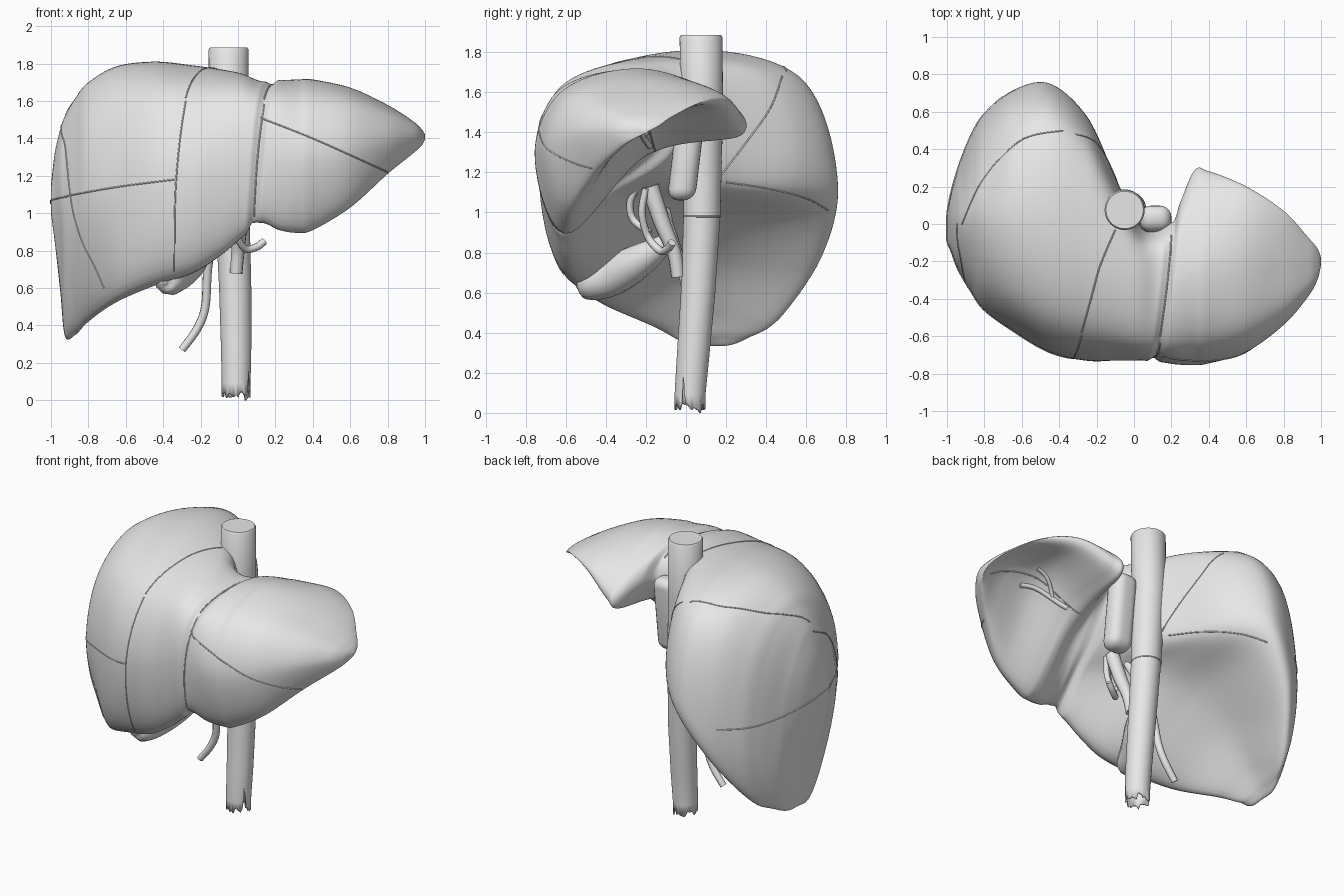
import bpy, bmesh, math, random
from mathutils import Vector
from mathutils.bvhtree import BVHTree

random.seed(4)
scene = bpy.context.scene
if "Cube" in scene.objects:
    bpy.data.objects.remove(scene.objects["Cube"], do_unlink=True)

TISSUE = bpy.data.materials.new("tissue light grey")
TISSUE.use_nodes = True
TISSUE.diffuse_color = (.8, .8, .8, 1)
TISSUE.node_tree.nodes["Principled BSDF"].inputs["Base Color"].default_value = (.8, .8, .8, 1)


def blend(p, t, alpha):
    """Catmull-Rom blend of four vectors; alpha 0 is uniform, 0.5 centripetal."""
    k = [0.0]
    for a, b in zip(p, p[1:]):
        k.append(k[-1] + max((b - a).length, 1e-4) ** alpha)
    s = k[1] + (k[2] - k[1]) * t
    q = list(p)
    for level in (1, 2):
        q = [(q[i] * (k[i + level] - s) + q[i + 1] * (s - k[i])) / (k[i + level] - k[i])
             for i in range(len(q) - 1)]
    return (q[0] * (k[2] - s) + q[1] * (s - k[1])) / (k[2] - k[1])


def smooth_path(points, steps, closed=False, alpha=0.0):
    pts = [Vector(p) for p in points]
    n = len(pts)
    pick = (lambda i: pts[i % n]) if closed else (lambda i: pts[min(max(i, 0), n - 1)])
    out = [blend([pick(i + j) for j in (-1, 0, 1, 2)], s / steps, alpha)
           for i in range(n if closed else n - 1) for s in range(steps)]
    return out if closed else out + [pts[-1]]


def finish(name, mesh):
    mesh.materials.clear()
    mesh.materials.append(TISSUE)
    obj = bpy.data.objects.new(name, mesh)
    scene.collection.objects.link(obj)
    bpy.ops.object.select_all(action='DESELECT')
    obj.select_set(True)
    bpy.context.view_layer.objects.active = obj
    bpy.ops.object.shade_smooth_by_angle(angle=math.radians(50))
    return obj


def finish_bmesh(name, bm):
    mesh = bpy.data.meshes.new(name)
    bm.to_mesh(mesh)
    bm.free()
    return finish(name, mesh)


def loft(loops, cap_end=True):
    bm = bmesh.new()
    rings = [[bm.verts.new(p) for p in loop] for loop in loops]
    for a, b in zip(rings, rings[1:]):
        for i in range(len(a)):
            j = (i + 1) % len(a)
            bm.faces.new((a[i], a[j], b[j], b[i]))
    bm.faces.new(rings[0])
    if cap_end:
        bm.faces.new(rings[-1])
    bmesh.ops.recalc_face_normals(bm, faces=bm.faces)
    bm.normal_update()
    return bm


def tube(name, points, steps=8):
    """Round tube through (x, y, z, radius) points."""
    path = smooth_path(points, steps)
    curve = bpy.data.curves.new(name + " path", 'CURVE')
    curve.dimensions = '3D'
    curve.bevel_depth = 1.0
    curve.bevel_resolution = 3
    curve.use_fill_caps = True
    spline = curve.splines.new('POLY')
    spline.points.add(len(path) - 1)
    for point, p in zip(spline.points, path):
        point.co = (p[0], p[1], p[2], 1)
        point.radius = max(p[3], 0.002)
    helper = bpy.data.objects.new(name + " helper", curve)
    scene.collection.objects.link(helper)
    bpy.context.view_layer.update()
    graph = bpy.context.evaluated_depsgraph_get()
    mesh = bpy.data.meshes.new_from_object(helper.evaluated_get(graph))
    bpy.data.objects.remove(helper, do_unlink=True)
    finish(name, mesh)


# Sections: x, front rim y z, front y, top, back y, back rim y z, hollow z, back fullness
right_lobe = [
    (-1, -.06, 1, -.1, 1.15, .06, .04, 1, 1, .7),
    (-.98, -.07, .86, -.14, 1.32, .16, .1, .86, .85, .7),
    (-.95, -.03, .62, -.22, 1.45, .27, .16, .6, .58, .7),
    (-.925, 0, .36, -.27, 1.52, .35, .22, .37, .345, .7),
    (-.87, -.03, .36, -.36, 1.615, .48, .34, .39, .38, .72),
    (-.8, -.16, .43, -.46, 1.7, .59, .46, .47, .5, .74),
    (-.65, -.4, .535, -.57, 1.785, .71, .65, .75, .72, .76),
    (-.45, -.53, .62, -.685, 1.81, .74, .71, 1.03, .9, .76),
    (-.25, -.58, .68, -.73, 1.79, .57, .52, 1.12, 1, .78),
    (-.1, -.6, .77, -.73, 1.765, .25, .2, 1.16, 1.06, .85),
]
left_lobe = [
    (.02, -.62, .87, -.73, 1.735, 0, -.02, 1.22, 1.08, .92),
    (.12, -.65, .95, -.735, 1.7, -.03, -.06, 1.3, 1.12, .88),
    (.22, -.63, .91, -.75, 1.71, .06, .02, 1.47, 1.22, .7),
    (.32, -.61, .895, -.755, 1.715, .28, .26, 1.39, 1.3, .5),
    (.4, -.6, .91, -.745, 1.715, .28, .26, 1.42, 1.35, .5),
    (.6, -.57, 1.03, -.685, 1.67, .2, .18, 1.53, 1.47, .6),
    (.8, -.45, 1.21, -.54, 1.575, .07, .05, 1.535, 1.48, .8),
    (.93, -.34, 1.315, -.39, 1.495, -.07, -.09, 1.47, 1.43, .8),
    (.98, -.28, 1.36, -.3, 1.45, -.13, -.14, 1.43, 1.4, .8),
    (1, -.21, 1.395, -.22, 1.42, -.18, -.19, 1.405, 1.395, .8),
]


def section(row):
    x, ry, rz, fy, top, by, gy, gz, hollow, full = row
    mid, fz, bz = (fy + by) / 2, (rz + top) / 2, gz + (top - gz) * full * .4
    ring = [(ry, rz), (fy, fz),
            (mid + (fy - mid) * .75, fz + (top - fz) * .72), (mid, top),
            (mid + (by - mid) * .75, bz + (top - bz) * full), (by, bz),
            (gy, gz), ((ry + gy) / 2, hollow)]
    return [(x, p[0], p[1]) for p in smooth_path(ring, 10, closed=True, alpha=0.5)]


body = loft([section(r) for r in smooth_path(right_lobe + left_lobe, 12)])

# Slanted groove between the two lobes
for v in body.verts:
    gap = abs(v.co.x - (.1 + .08 * (v.co.z - 1.2) + .1 * (v.co.y + .7)))
    if gap < .035:
        v.co -= v.normal * .022 * (1 - gap / .035)
body.normal_update()
surface = BVHTree.FromBMesh(body)
finish_bmesh("liver_body", body)

# Segment seams and surface vessels laid onto the body along a projection direction
PROJECT = {
    'front': (lambda a, b: (a, -3, b), (0, 1, 0)),
    'top': (lambda a, b: (a, b, 3), (0, 0, -1)),
    'below': (lambda a, b: (a, b, -3), (0, 0, 1)),
    'left': (lambda a, b: (3, a, b), (-1, 0, 0)),
    'right': (lambda a, b: (-3, a, b), (1, 0, 0)),
}


def laid_on(name, side, points, radius=.004):
    origin, direction = PROJECT[side]
    path = []
    for p in smooth_path(points, 16):
        hit = surface.ray_cast(Vector(origin(*p)), Vector(direction))[0]
        if hit and (not path or (hit - Vector(path[-1][:3])).length < .25):
            path.append((*hit, radius))
    if len(path) > 2:
        tube(name, path, steps=1)


laid_on("lobe_seam_front", 'front', [(.086, .98), (.097, 1.2), (.115, 1.4), (.14, 1.58)])
laid_on("lobe_seam_top", 'top', [(.14, -.6), (.168, -.4), (.19, -.2), (.2, -.06)])
laid_on("middle_seam_front", 'front', [(-.34, .69), (-.335, 1.1), (-.31, 1.4), (-.28, 1.6)])
laid_on("middle_seam_top", 'top', [(-.28, -.58), (-.23, -.4), (-.18, -.22), (-.1, -.03)])
laid_on("right_seam_front", 'front', [(-.93, 1.09), (-.65, 1.14), (-.34, 1.18)])
laid_on("right_seam_side", 'right', [(-.3, 1.09), (0, 1.06), (.4, 1), (.68, 1)])
laid_on("right_seam_arch", 'top', [(-.38, .5), (-.6, .45), (-.8, .25), (-.92, 0)])
laid_on("right_seam_low", 'right',
        [(0, 1.47), (-.2, 1.35), (-.32, 1.1), (-.39, .75), (-.4, .6)])
laid_on("back_seam_upper", 'left', [(.48, 1.68), (.42, 1.52), (.3, 1.35), (.17, 1.18)])
laid_on("back_seam_lower", 'left', [(.2, 1.15), (.4, 1.12), (.6, 1.07), (.71, 1.01)])
laid_on("left_seam_front", 'front', [(.12, 1.51), (.4, 1.4), (.8, 1.22)])
laid_on("left_seam_below", 'below', [(.93, -.25), (.6, -.2), (.3, -.15)])
laid_on("left_branch_main", 'below', [(.38, -.18), (.5, -.22), (.68, -.27)], .015)
laid_on("left_branch_side", 'below', [(.47, -.21), (.55, -.16), (.64, -.15)], .012)

# Large vein with a closed top and a torn open lower end
stations = [(1.885, -.05, .075, .1), (1.875, -.05, .075, .107), (1.5, -.05, .08, .105),
            (1, -.03, .08, .092), (.6, -.015, .06, .086), (.28, -.01, .035, .081),
            (.09, -.01, .02, .077), (.04, -.01, .02, .077)]
SIDES = 40
rings = [[[x + r * math.cos(math.tau * i / SIDES), y + r * math.sin(math.tau * i / SIDES), z]
          for i in range(SIDES)] for z, x, y, r in stations]
for point in rings[-1]:
    point[2] = random.uniform(0.01, .05)
rings[-1][5][2] = 0
tear = SIDES - 3
rings[-1][tear][2], rings[-2][tear][2] = .2, .21
vein = finish_bmesh("large_vein", loft(rings, cap_end=False))
wall = vein.modifiers.new("wall", 'SOLIDIFY')
wall.thickness = .012

bpy.ops.mesh.primitive_torus_add(location=(-.03, .08, .98), major_radius=.09,
                                 minor_radius=.005, major_segments=40, minor_segments=8)
ring = bpy.context.object
ring.name = "vein_seam"
ring.data.materials.append(TISSUE)

# Small lobe beside the vein
bm = bmesh.new()
bmesh.ops.create_cube(bm, size=1)
for v in bm.verts:
    lean = .03 * (1 if v.co.z > 0 else -1)
    v.co = (.115 + v.co.x * .17, .005 + lean + v.co.y * .14, 1.31 + v.co.z * .5)
bmesh.ops.bevel(bm, geom=bm.edges[:], offset=.06, segments=5, profile=.5, affect='EDGES')
finish_bmesh("small_back_lobe", bm)

# Gallbladder, ducts and vessels under the body
tube("gallbladder", [(-.39, -.545, .63, .01), (-.39, -.53, .635, .05), (-.37, -.48, .645, .085),
                     (-.33, -.37, .68, .1), (-.25, -.25, .75, .09),
                     (-.18, -.13, .83, .055), (-.14, -.08, .9, .025), (-.11, -.1, 1.02, .02)])
tube("bile_duct", [(-.08, -.16, 1.1, .024), (-.12, -.08, .92, .024), (-.16, -.02, .72, .024),
                   (-.175, .02, .5, .023), (-.22, .03, .38, .023), (-.3, .03, .27, .021)])
tube("portal_vein", [(.02, -.18, 1.13, .045), (.01, -.12, .95, .042),
                     (0, -.06, .8, .036), (-.01, -.04, .68, .034)])
tube("artery", [(.14, -.07, .85, .02), (.1, -.09, .82, .02), (.04, -.13, .81, .02),
                (0, -.19, .88, .019), (.03, -.22, 1.0, .018), (.05, -.2, 1.12, .018)])
tube("artery_branch", [(0, -.18, .9, .018), (-.04, -.26, .96, .018),
                       (-.03, -.28, 1.04, .017), (0, -.25, 1.12, .016)])
